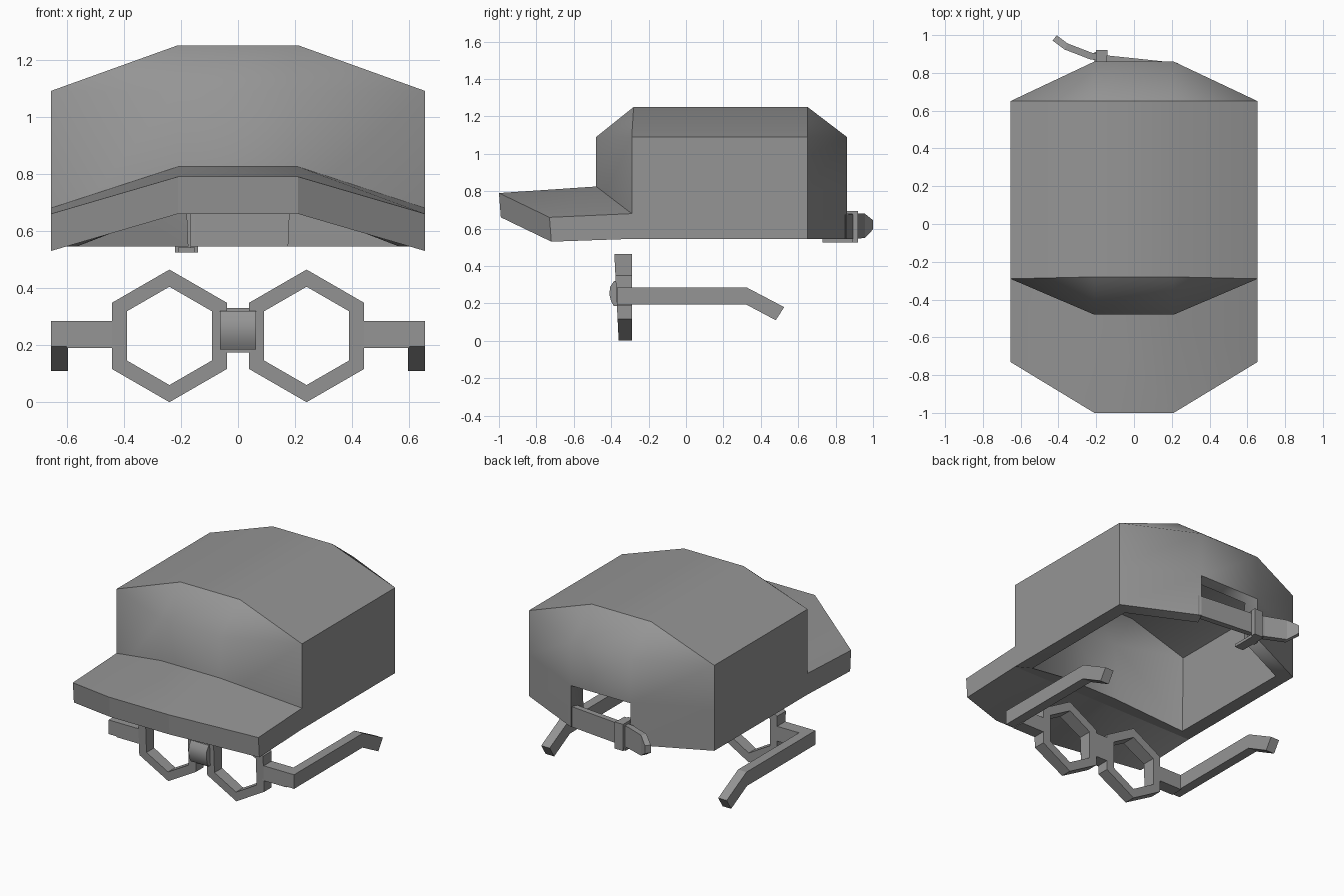
import bpy, bmesh, math
from mathutils import Vector

if "Cube" in bpy.data.objects:
    bpy.data.objects.remove(bpy.data.objects["Cube"], do_unlink=True)

GREY = (0.3, 0.3, 0.3, 1)
grey = bpy.data.materials.new("plain_grey")
grey.use_nodes = True
grey.diffuse_color = GREY
grey.node_tree.nodes["Principled BSDF"].inputs["Base Color"].default_value = GREY


def finish(name, bm):
    """Turn a bmesh into a named grey object."""
    bmesh.ops.recalc_face_normals(bm, faces=bm.faces)
    mesh = bpy.data.meshes.new(name)
    bm.to_mesh(mesh)
    bm.free()
    mesh.materials.append(grey)
    obj = bpy.data.objects.new(name, mesh)
    bpy.context.collection.objects.link(obj)
    return obj


def add_face(bm, points):
    """Add a face from points, skipping repeated ones."""
    unique = []
    for p in points:
        if p not in unique:
            unique.append(p)
    return bm.faces.new([bm.verts.new(p) for p in unique])


def loft(name, rings, cap=True, loop=False):
    """Join equal cross-sections into a tube."""
    bm = bmesh.new()
    vs = [[bm.verts.new(p) for p in r] for r in rings]
    n = len(vs[0])
    pairs = list(zip(vs, vs[1:])) + ([(vs[-1], vs[0])] if loop else [])
    for a, b in pairs:
        for i in range(n):
            j = (i + 1) % n
            bm.faces.new((a[i], a[j], b[j], b[i]))
    if cap and not loop:
        bm.faces.new(vs[0])
        bm.faces.new(vs[-1])
    return finish(name, bm)


def side_prism(name, profile, x0, x1):
    """Extrude a (y, z) profile along x."""
    return loft(name, [[(x, y, z) for y, z in profile] for x in (x0, x1)])


def box(name, x0, x1, y0, y1, z0, z1):
    return side_prism(name, [(y0, z0), (y1, z0), (y1, z1), (y0, z1)], x0, x1)


# Shared cap columns: outer, inner, inner, outer
OUT, INN = 0.655, 0.21
COLUMNS = (-OUT, -INN, INN, OUT)


def row(outer, inner):
    """Four points across the cap from an outer and an inner (y, z)."""
    return [(x, *(outer if abs(x) == OUT else inner)) for x in COLUMNS]


# Crown: hollow shell with an opening at the back
front_low = row((-0.29, 0.545), (-0.48, 0.69))
front_top = row((-0.29, 1.09), (-0.48, 1.09))
roof_front = row((-0.29, 1.09), (-0.28, 1.25))
roof_back = row((0.65, 1.09), (0.65, 1.25))
back_top = row((0.65, 1.09), (0.86, 1.09))
back_mid = row((0.65, 0.81), (0.86, 0.81))
back_low = row((0.65, 0.545), (0.86, 0.545))
bm = bmesh.new()
group = bm.faces.layers.int.new("group")
strips = [(front_low, front_top, 0), (front_top, roof_front, 0),
          (roof_front, roof_back, 1), (roof_back, back_top, 2),
          (back_top, back_mid, 2), (back_mid, back_low, 2)]
for a, b, g in strips:
    for i in range(3):
        if b is back_low and i == 1:
            continue
        points = [a[i], a[i + 1], b[i + 1], b[i]]
        if len(set(points)) > 2:
            add_face(bm, points)[group] = g
for i in (0, 3):
    side = (front_low, front_top, back_top, back_mid, back_low)
    add_face(bm, [r[i] for r in side])[group] = 3 + i
bmesh.ops.remove_doubles(bm, verts=bm.verts, dist=0.0001)
for f in bm.faces:
    f.smooth = True
for e in bm.edges:
    e.smooth = len({f[group] for f in e.link_faces}) == 1 and not e.is_boundary
crown = finish("cap_crown", bm)
solid = crown.modifiers.new("wall", "SOLIDIFY")
solid.thickness = 0.085
solid.offset = -1
solid.use_even_offset = True

# Brim: sloped peak following the front of the crown
brim_rows = [row((-0.29, 0.68), (-0.48, 0.825)), row((-0.73, 0.66), (-1.0, 0.79)),
             row((-0.72, 0.53), (-0.99, 0.66)), front_low]
bm = bmesh.new()
for a, b in zip(brim_rows, brim_rows[1:]):
    for i in range(3):
        add_face(bm, [a[i], a[i + 1], b[i + 1], b[i]])
for i in (0, 3):
    add_face(bm, [r[i] for r in brim_rows])
bmesh.ops.remove_doubles(bm, verts=bm.verts, dist=0.0001)
brim = finish("cap_brim", bm)
brim.data.polygons.foreach_set("use_smooth", [True] * len(brim.data.polygons))
brim.data.set_sharp_from_angle(angle=math.radians(30))

# Back strap with a bent, tapered tail: x, y, bottom, top
path = [(0.23, 0.835, 0.545, 0.675), (-0.15, 0.875, 0.545, 0.675),
        (-0.23, 0.89, 0.545, 0.68), (-0.36, 0.94, 0.55, 0.68),
        (-0.42, 0.985, 0.595, 0.645)]
rings = []
for i, (x, y, z0, z1) in enumerate(path):
    p, q = path[max(i - 1, 0)], path[min(i + 1, len(path) - 1)]
    d = Vector((q[0] - p[0], q[1] - p[1])).normalized() * 0.018
    rings.append([(x - d.y * s, y + d.x * s, z) for s, z in
                  ((-1, z0), (1, z0), (1, z1), (-1, z1))])
loft("back_strap", rings)

# Buckle around the strap
box("buckle_outer", -0.2, -0.14, 0.89, 0.92, 0.525, 0.695)
box("buckle_inner", -0.22, -0.165, 0.82, 0.85, 0.525, 0.695)
box("buckle_top", -0.2, -0.145, 0.83, 0.91, 0.677, 0.695)
box("buckle_bottom", -0.21, -0.15, 0.73, 0.91, 0.525, 0.543)

# Glasses: hexagonal rims, hinges and bent arms
ARM = [(-0.37, 0.285), (0.325, 0.285), (0.525, 0.18), (0.48, 0.11),
       (0.32, 0.195), (-0.37, 0.195)]
for side, s in (("left", 1), ("right", -1)):
    rings = []
    for k in range(6):
        a = math.radians(90 + 60 * k)
        section = []
        for r, back in ((0.232, 0), (0.232, 1), (0.172, 1), (0.172, 0)):
            x, z = s * 0.24 + r * math.cos(a), 0.233 + r * math.sin(a)
            section.append((x, -0.29 if back else -0.36 - 0.05 * z, z))
        rings.append(section)
    loft(side + "_lens_rim", rings, loop=True)
    box(side + "_hinge", s * 0.43, s * 0.6, -0.37, -0.29, 0.19, 0.285)
    side_prism(side + "_arm", ARM, s * 0.595, s * 0.655)

# Nose bridge with a rounded front pad
box("nose_bridge", -0.045, 0.045, -0.37, -0.29, 0.175, 0.33)
PAD = [(-0.3, 0.185), (-0.385, 0.185), (-0.4, 0.21), (-0.41, 0.25),
       (-0.405, 0.29), (-0.385, 0.32), (-0.3, 0.32)]
pad = side_prism("bridge_pad", PAD, -0.063, 0.063)
pad.data.polygons.foreach_set("use_smooth", [True] * len(pad.data.polygons))
pad.data.set_sharp_from_angle(angle=math.radians(40))
